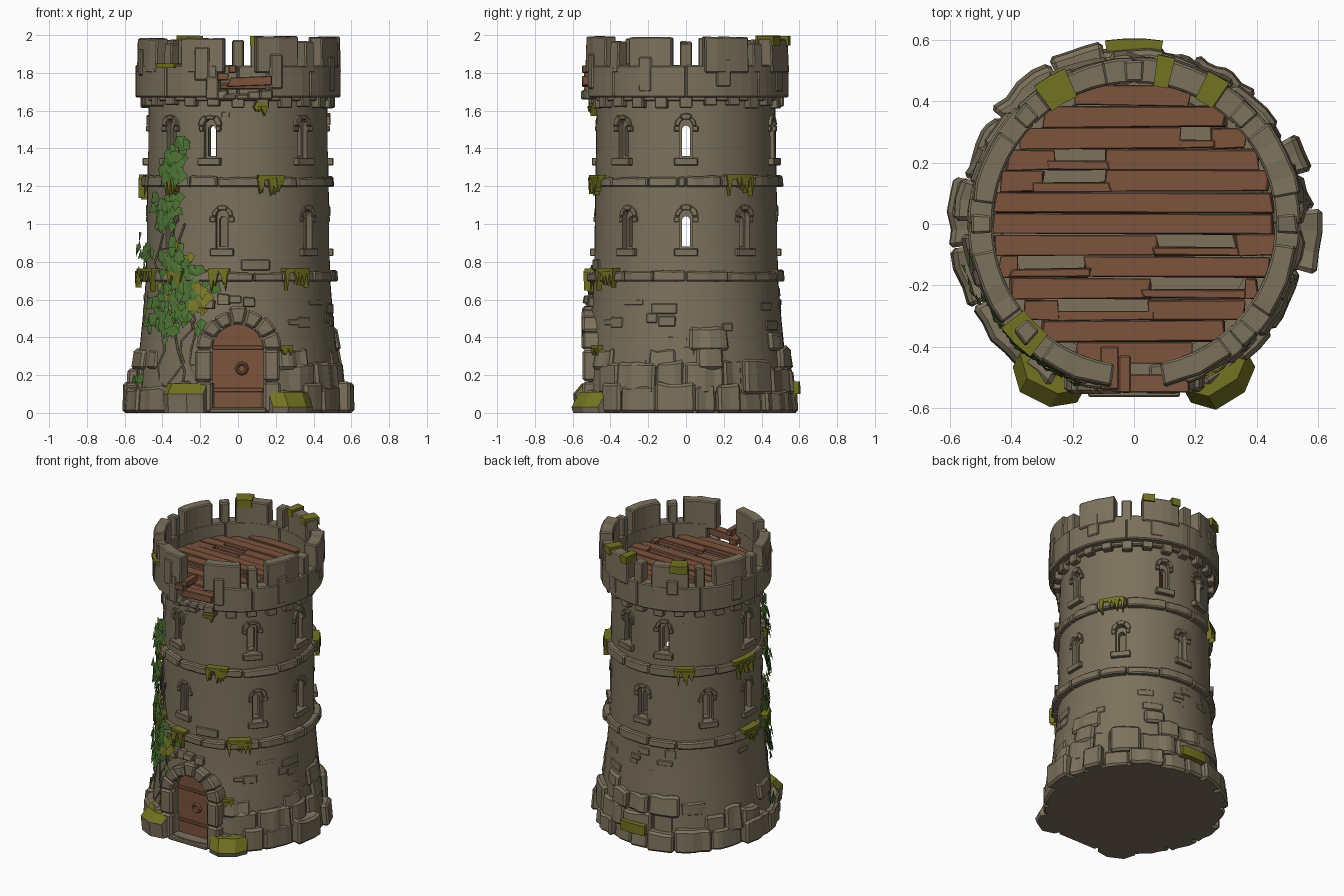
import bpy, bmesh, math, random
from math import sin, cos, pi, radians as rad
from mathutils import Vector

random.seed(4)
R = random.uniform
if "Cube" in bpy.data.objects:
    bpy.data.objects.remove(bpy.data.objects["Cube"])


def material(name, *rgb):
    m = bpy.data.materials.new(name)
    m.use_nodes = True
    m.diffuse_color = (*rgb, 1)
    m.node_tree.nodes["Principled BSDF"].inputs["Base Color"].default_value = (*rgb, 1)
    return m


STONE = material("stone", .2, .165, .108)
WOOD = material("wood", .2, .088, .048)
MOSS = material("moss", .17, .17, .016)
LEAF = material("ivy_green", .075, .175, .035)
LIME = material("ivy_yellow", .2, .19, .02)
VINE = material("vine", .12, .095, .06)


def finish(name, bm, mats, bevel=0, closed=True):
    if closed:
        bmesh.ops.recalc_face_normals(bm, faces=bm.faces)
    me = bpy.data.meshes.new(name)
    bm.to_mesh(me)
    bm.free()
    ob = bpy.data.objects.new(name, me)
    bpy.context.collection.objects.link(ob)
    for m in mats if isinstance(mats, list) else [mats]:
        me.materials.append(m)
    if bevel:
        mod = ob.modifiers.new("chipped_edges", "BEVEL")
        mod.width, mod.segments, mod.limit_method = bevel, 1, "ANGLE"
    return ob


def polar(a, r, z, u=0):
    # a in degrees, r outward, u sideways
    a = rad(a)
    return Vector((cos(a) * r - sin(a) * u, sin(a) * r + cos(a) * u, z))


def loft(bm, rings):
    loops = [[bm.verts.new(p) for p in ring] for ring in rings]
    n = len(loops[0])
    for lo, hi in zip(loops, loops[1:]):
        for i in range(n):
            bm.faces.new((lo[i], lo[(i + 1) % n], hi[(i + 1) % n], hi[i]))
    bm.faces.new(loops[0][::-1])
    bm.faces.new(loops[-1])


def prism(bm, pts, a, r0, r1):
    loft(bm, [[polar(a, r, z, u) for u, z in pts] for r in (r0, r1)])


def rect(u0, u1, z0, z1):
    return [(u0, z0), (u1, z0), (u1, z1), (u0, z1)]


def arch(w, z0, spring):
    return [(-w, z0), (w, z0)] + [(w * cos(t * pi / 10), spring + w * sin(t * pi / 10)) for t in range(11)]


def arc_block(bm, a0, a1, r0, r1, z0, z1, j=0):
    n = max(1, round((a1 - a0) / 6))
    rings = []
    top, out, slant = z1 + R(-j, j), r1 + R(-j, j), R(0, j)
    for i in range(n + 1):
        a, o = a0 + (a1 - a0) * i / n, out + R(-j, j) * .5
        t = top + R(-j, j) * .4
        rings.append([polar(a, r0, z0), polar(a, o, z0), polar(a, o - slant, t), polar(a, r0, t)])
    loft(bm, rings)


def voussoirs(bm, a, w, t, z0, spring, r0, r1, n, rows, j):
    # wedge stones over an opening, jamb stones beside it
    for i in range(n):
        steps = [pi * (i + f) / n for f in (.01, .5, .99)]
        o = w + t + R(-j, j)
        ring = [(q, w) for q in steps] + [(q, o) for q in steps[::-1]]
        prism(bm, [(cos(q) * d, spring + sin(q) * d) for q, d in ring], a, r0, r1 + R(-j, j) * .5)
    for k in range(rows):
        za, zb = (z0 + (spring - z0) * f / rows for f in (k, k + .98))
        for side in (-1, 1):
            prism(bm, rect(*sorted((side * w, side * (w + t + R(-j, j)))), za, zb), a, r0, r1)


def cut(ob, bm):
    cutter = finish("cutter", bm, STONE)
    cutter.hide_render = True
    mod = ob.modifiers.new("cut", "BOOLEAN")
    mod.object, mod.solver = cutter, "EXACT"
    bpy.context.view_layer.objects.active = ob
    bpy.ops.object.modifier_apply(modifier=mod.name)
    bpy.data.objects.remove(cutter)


# Hollow tower wall with door and arrow slits cut through
profile = [(.55, 0), (.53, .25), (.505, .5), (.487, .72), (.48, 1.2), (.472, 1.68), (.4, 1.68), (.4, .04)]
bm = bmesh.new()
loft(bm, [[polar(i * 6, r, z) for i in range(60)] for r, z in profile])
wall = finish("tower_wall", bm, STONE)
windows = [(a, .87) for a in (-100, -40, 0, 40, 90, 142, 180, 222)]
windows += [(a, 1.35) for a in (-108, -44, 0, 74, 108, 180, 222)]
recess, slit, frames = bmesh.new(), bmesh.new(), bmesh.new()
prism(recess, arch(.135, .03, .335), -90, .43, .7)
for a, z in windows:
    prism(recess, arch(.034, z, z + .17), a, .445, .6)
    prism(slit, arch(.021, z + .01, z + .15), a, .3, .6)
    voussoirs(frames, a, .034, .028, z + .14, z + .17, .455, .487, 3, 1, .006)
    prism(frames, rect(-.063, .063, z - .04, z), a, .44, .505)
cut(wall, recess)
cut(wall, slit)
bpy.ops.object.select_all(action="DESELECT")
wall.select_set(True)
bpy.context.view_layer.objects.active = wall
bpy.ops.object.shade_smooth_by_angle(angle=rad(25))
finish("window_frames", frames, STONE, .004)

# Rough foundation stones in overlapping courses, leaving the doorway open
bm = bmesh.new()
for z0, z1, r, keep in ((0, .14, .585, 1), (.1, .26, .562, .95), (.23, .35, .543, .75), (.33, .43, .525, .5)):
    a = -66
    while a < 246:
        step = min(R(11, 25), 247 - a)
        if random.random() < keep and step > 3:
            arc_block(bm, a, a + step - .3, .44, r, z0, z1, .024)
        a += step
finish("foundation_stones", bm, STONE, .018)

# Thin facing stones scattered on the wall
bm = bmesh.new()
for i in range(18):
    a, z = R(-60, 240), R(.42, .64)
    arc_block(bm, a, a + R(6, 16), .45, .517 - .09 * (z - .4), z, z + R(.03, .06), .004)
for i in range(12):
    a, z = R(0, 360), random.choice((.79, 1.13, 1.28, 1.56))
    arc_block(bm, a, a + R(5, 9), .45, .483 - .005 * z, z, z + .035, .002)
arc_block(bm, -88, -70, .45, .493, .755, .815, .004)
for a, z in ((-99, .59), (-92, .6), (-84, .58), (-108, .57)):
    arc_block(bm, a - 3, a + 4, .44, .535, z - .02, z + .03, .012)
finish("facing_stones", bm, STONE, .005)

# Two ledge bands of separate blocks
bm = bmesh.new()
for z, r in ((.695, .527), (1.195, .512)):
    a = 0
    while a < 359:
        step = min(R(16, 30), 360 - a)
        arc_block(bm, a, a + step - .3, .44, r, z, z + .055, .009)
        a += step
finish("ledge_bands", bm, STONE, .008)

# Corbels and parapet, broken open above the door
bm = bmesh.new()
arc_block(bm, 0, 360, .43, .5, 1.65, 1.69)
for i in range(24):
    a = i * 15
    arc_block(bm, a - 3.8, a + 3.8, .44, .517, 1.61 + R(0, .02), 1.68, .003)
finish("corbels", bm, STONE, .006)
bm = bmesh.new()
for k in range(8):
    a = k * 45 - 90
    arc_block(bm, a + (18 if k == 0 else 0), a + (33 if k == 7 else 45), .46, .543, 1.67, 1.84, .003)
    arc_block(bm, a + 10.5, a + 37, .461, .545, 1.8, 1.985, .009)
    if k:
        arc_block(bm, a - 3.5, a + 3.5, .465, .538, 1.8, 1.965, .01)
    q = a + R(14, 24)
    arc_block(bm, q, q + R(6, 10), .5, .551, 1.69 + R(0, .1), 1.84 + R(0, .1), .003)
for a, z in ((-104, 1.78), (-99, 1.72), (-94, 1.69), (-87, 1.685), (-80, 1.69), (-74, 1.7)):
    arc_block(bm, a - 4, a + 3, .465, .535 + R(0, .03), 1.66, z, .012)
finish("parapet", bm, STONE, .007)

# Wooden roof deck with gaps between worn planks
gaps = {2: (-.25, .05), 3: (.05, .36), 4: (-.38, -.16), 5: (.08, .33), 8: (-.3, -.1), 9: (-.26, -.1), 10: (.15, .25)}
bm = bmesh.new()


def plank(x0, x1, y0, y1):
    z = 1.745 + R(-.008, .008)
    loft(bm, [[(x + R(-.012, .012), y + R(-.004, .004), h) for x, y in ((x0, y0), (x1, y0), (x1, y1), (x0, y1))]
              for h in (z - .025, z)])


for i in range(13):
    y = -.42 + .07 * i
    half = math.sqrt(.46 ** 2 - y * y)
    if i in gaps:
        x0, x1 = gaps[i]
        plank(-half, x0, y - .034, y + .034)
        plank(x1, half, y - .034, y + .034)
        plank(x0 - .02, x1 + .02, y - .034, y - .005)
    else:
        plank(-half, half, y - .034, y + .034)
finish("roof_deck", bm, WOOD, .003)
bm = bmesh.new()
prism(bm, [(-.06, 1.725), (.18, 1.735), (.18, 1.785), (-.04, 1.775)], -90, .49, .55)
prism(bm, rect(-.11, -.05, 1.76, 1.8), -90, .4, .54)
prism(bm, rect(-.05, -.01, 1.8, 1.84), -90, .43, .55)
finish("broken_planks", bm, WOOD, .004)

# Door, braces, ring handle, stone surround and step
bm = bmesh.new()
prism(bm, arch(.138, .02, .335), -90, .43, .475)
for z in (.11, .335):
    prism(bm, rect(-.134, .134, z, z + .022), -90, .46, .483)
finish("door", bm, WOOD, .004)
bpy.ops.mesh.primitive_torus_add(location=(.02, -.485, .235), rotation=(pi / 2, 0, 0), major_radius=.027,
                                 minor_radius=.01, major_segments=8, minor_segments=4)
ring = bpy.context.object
ring.name = "door_ring"
ring.data.materials.append(WOOD)
bm = bmesh.new()
voussoirs(bm, -90, .135, .085, 0, .335, .43, .548, 7, 2, .014)
finish("door_surround", bm, STONE, .012)
bm = bmesh.new()
prism(bm, rect(-.15, .15, 0, .025), -90, .42, .565)
finish("door_step", bm, STONE, .006)

# Corner boulders: one mossy on top, one mossy on most of its sloping upper side
bm = bmesh.new()
for a, low, h in ((-119, .1, .155), (-61, .03, .11)):
    loft(bm, [[polar(a, r - lean, z, u) for r, u in ((.42, -.12), (.6, -.12), (.66, -.06), (.655, .05), (.6, .12), (.42, .12))]
              for z, lean in ((0, .01), (low, 0), (h, .05))])
bmesh.ops.recalc_face_normals(bm, faces=bm.faces)
for f in bm.faces:
    f.material_index = int(f.normal.z > .15)
finish("corner_boulders", bm, [STONE, MOSS])

# Moss caps, with hanging strands on the ledges
bm = bmesh.new()


def moss(a, width, r0, r1, z0, z1, drip=0):
    arc_block(bm, a - width, a + width, r0, r1, z0, z1, .002)
    for i in range(7 if drip else 0):
        u = a + R(-.9, .9) * width
        w, d = R(.012, .02), R(.3, 1) * drip
        prism(bm, [(-w, z0 + .01), (0, z0 - d), (w, z0 + .01)], u, r1 - .03, r1 + R(0, .006))


for a, w in ((-70, 8), (-134, 6), (34, 9), (124, 7), (172, 11)):
    moss(a, w, .47, .524, 1.235, 1.26, .11)
for a, w in ((-54, 8), (-101, 6), (-128, 5), (-155, 7), (178, 9)):
    moss(a, w, .47, .54, .74, .765, .1)
for a, w in ((60, 4), (120, 6), (79, 3)):
    moss(a, w, .456, .558, 1.945, 1.996)
moss(-135, 7, .457, .55, 1.825, 1.85)
moss(-76, 4, .49, .522, 1.615, 1.64, .05)
moss(-62, 4, .5, .55, .33, .355, .03)
moss(90, 9, .52, .605, .1, .165)
finish("moss", bm, MOSS)

# Ivy: climbing stems and clusters of folded leaves
for k, (x0, x1, top) in enumerate(((-.3, -.36, 1.4), (-.22, -.3, 1.0), (-.4, -.42, .95), (-.36, -.18, .72))):
    cu = bpy.data.curves.new("ivy_stem", "CURVE")
    cu.dimensions, cu.bevel_depth, cu.bevel_resolution = "3D", .007, 0
    sp = cu.splines.new("POLY")
    sp.points.add(11)
    for i, p in enumerate(sp.points):
        t = i / 11
        x, z = x0 + (x1 - x0) * t + .025 * sin(i * 1.7 + k), .1 + (top - .1) * t
        r = .55 - .06 * min(1, z / .7)
        p.co = (x, -math.sqrt(r * r - x * x), z, 1)
    cu.materials.append(VINE)
    bpy.context.collection.objects.link(bpy.data.objects.new("ivy_stem", cu))

bm = bmesh.new()
clusters = [(-.34, .51, .07, .07, 60, 0), (-.29, .66, .07, .06, 55, .1), (-.21, .6, .05, .04, 26, .75),
            (-.3, .8, .06, .05, 32, .08), (-.47, .85, .02, .04, 14, 0), (-.36, 1.06, .045, .06, 46, 0),
            (-.33, 1.31, .035, .05, 36, 0), (-.28, 1.42, .015, .03, 8, 0), (-.49, .74, .01, .03, 6, .2),
            (-.48, .18, .02, .02, 4, 0)]
for x, z, sx, sz, count, lime in clusters:
    for i in range(count):
        lx = max(-.49, random.gauss(x, sx * .75))
        lz = random.gauss(z, sz * .75)
        a = -90 + math.degrees(math.asin(max(-.98, lx / .5)))
        r, s, tilt = .51 + R(0, .035) + max(0, .6 - lz) * .1, R(.03, .048), R(-.9, .9)
        shape = ((0, .8, 0), (-.85, .2, -.1), (0, -1, .25), (.85, .2, -.1))
        v = []
        for u, h, out in shape:
            du, dz = u * cos(tilt) - h * sin(tilt), u * sin(tilt) + h * cos(tilt)
            v.append(bm.verts.new(polar(a, r + out * s, lz + dz * s, du * s)))
        for tri in ((0, 1, 2), (0, 2, 3)):
            bm.faces.new([v[q] for q in tri]).material_index = int(i < count * lime)
finish("ivy_leaves", bm, [LEAF, LIME], closed=False)
